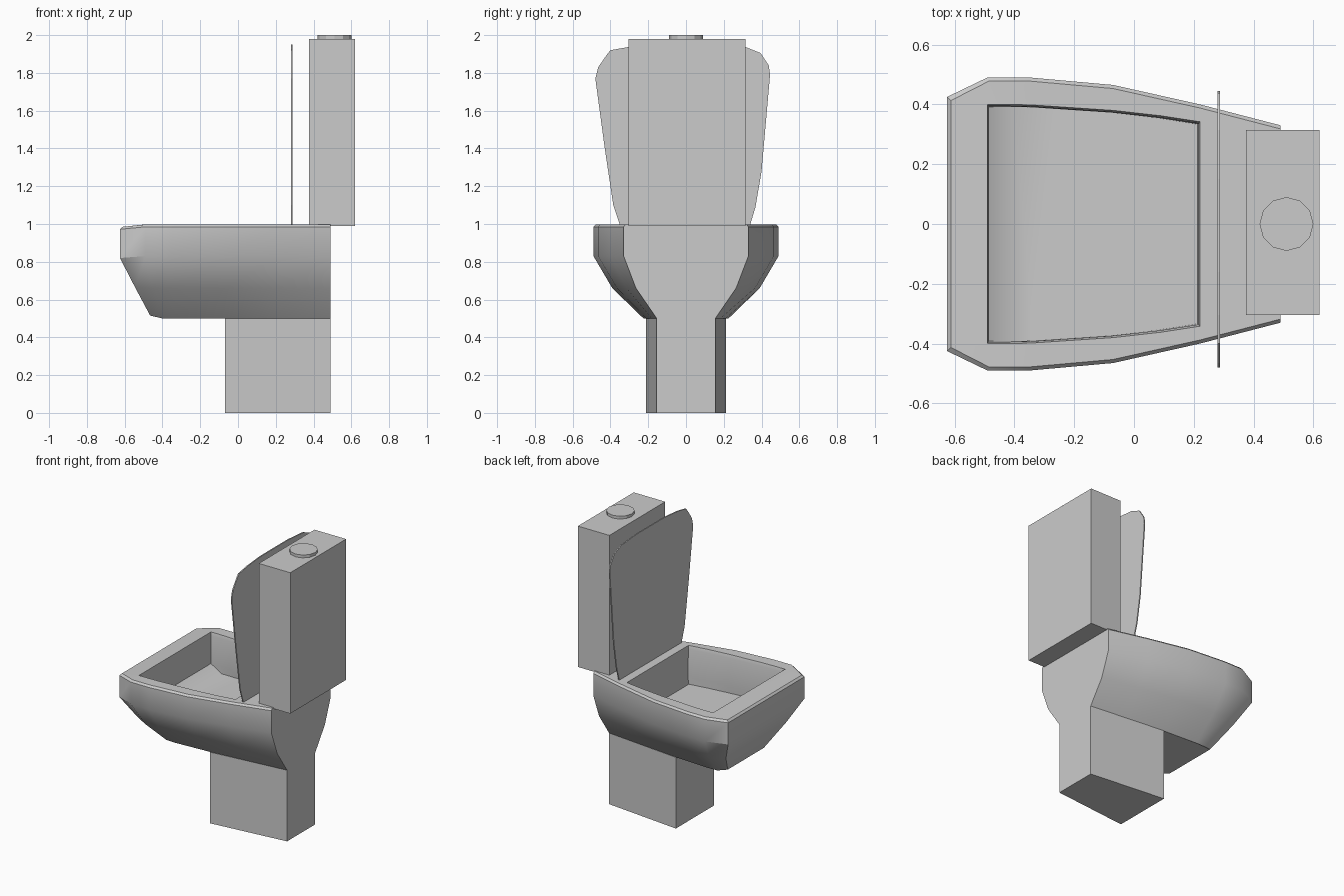
import bpy, bmesh
from mathutils import Vector

if "Cube" in bpy.data.objects:
    bpy.data.objects.remove(bpy.data.objects["Cube"])


def finish(name, bm, smooth=None):
    bmesh.ops.recalc_face_normals(bm, faces=bm.faces[:])
    mesh = bpy.data.meshes.new(name)
    bm.to_mesh(mesh)
    bm.free()
    ob = bpy.data.objects.new(name, mesh)
    bpy.context.collection.objects.link(ob)
    if smooth:
        bpy.ops.object.select_all(action='DESELECT')
        ob.select_set(True)
        bpy.context.view_layer.objects.active = ob
        bpy.ops.object.shade_smooth_by_angle(angle=smooth)
    return ob


def loft(name, rings, smooth=None):
    """Skin closed rings of equal length and cap both ends."""
    bm = bmesh.new()
    loops = [[bm.verts.new(p) for p in ring] for ring in rings]
    n = len(loops[0])
    for a, b in zip(loops, loops[1:]):
        for i in range(n):
            j = (i + 1) % n
            bm.faces.new((a[i], a[j], b[j], b[i]))
    bm.faces.new(loops[0])
    bm.faces.new(loops[-1])
    return finish(name, bm, smooth)


def ring(xs, widths, z, front_z=None):
    """Symmetric outline, back to front on one side and back again."""
    zs = [z] * len(xs)
    if front_z is not None:
        zs[-1] = front_z
    half = list(zip(xs, widths, zs))
    return half + [(x, -w, h) for x, w, h in reversed(half)]


def box(name, lo, hi):
    rect = [(lo[0], lo[1]), (hi[0], lo[1]), (hi[0], hi[1]), (lo[0], hi[1])]
    return loft(name, [[(x, y, z) for x, y in rect] for z in (lo[2], hi[2])])


# Bowl: outer shell, rim, and recessed basin
xs = [.49, .22, -.07, -.35, -.49, -.625]
ws = [.33, .40, .465, .49, .49, .425]
in_x = [.22, .09, -.07, -.34, -.42, -.49]
in_w = [.342, .362, .38, .398, .40, .40]
inset_x = [.49, .22, -.07, -.35, -.485, -.612]
loft("bowl", [
    ring([.49, .22, -.07, -.33, -.40, -.465], [.155, .182, .21, .225, .222, .20], .50, .515),
    ring([.49, .22, -.07, -.34, -.45, -.545], [.265, .315, .365, .39, .385, .335], .66, .665),
    ring(xs, ws, .83, .82),
    ring(xs, ws, .985, .972),
    ring(inset_x, [w - .012 for w in ws], .998, .985),
    ring(in_x, in_w, .998),
    ring([x - .004 for x in in_x[:3]] + in_x[3:5] + [-.486], [w - .006 for w in in_w], .975),
    ring(in_x[:5] + [-.485], [w - .008 for w in in_w], .78),
    ring([.212, .085, -.07, -.25, -.34, -.40], [.334, .354, .372, .39, .392, .392], .73),
], smooth=.6)

# Pedestal, tapering toward the back
plan = [(.49, .155), (-.07, .213), (-.07, -.213), (.49, -.155)]
loft("pedestal", [[(x, y, z) for x, y in plan] for z in (0, .50)])

# Raised lid: thin plate with rounded top corners
outline = [(.338, .99), (.368, 1.09), (.40, 1.28), (.445, 1.79), (.438, 1.84),
           (.395, 1.905), (.315, 1.937), (.15, 1.95), (-.16, 1.95), (-.305, 1.937),
           (-.40, 1.92), (-.42, 1.895), (-.465, 1.83), (-.48, 1.77),
           (-.43, 1.40), (-.385, 1.10), (-.348, .99)]
loft("lid", [[(x, y, z) for y, z in outline] for x in (.280, .288)])

# Water tank
box("tank", (.375, -.305, .99), (.62, .315, 1.98))

# Flush button
bm = bmesh.new()
bmesh.ops.create_cone(bm, cap_ends=True, segments=12, radius1=.09, radius2=.09, depth=.03)
bmesh.ops.translate(bm, verts=bm.verts[:], vec=Vector((.51, 0, 1.985)))
finish("flush_button", bm)
